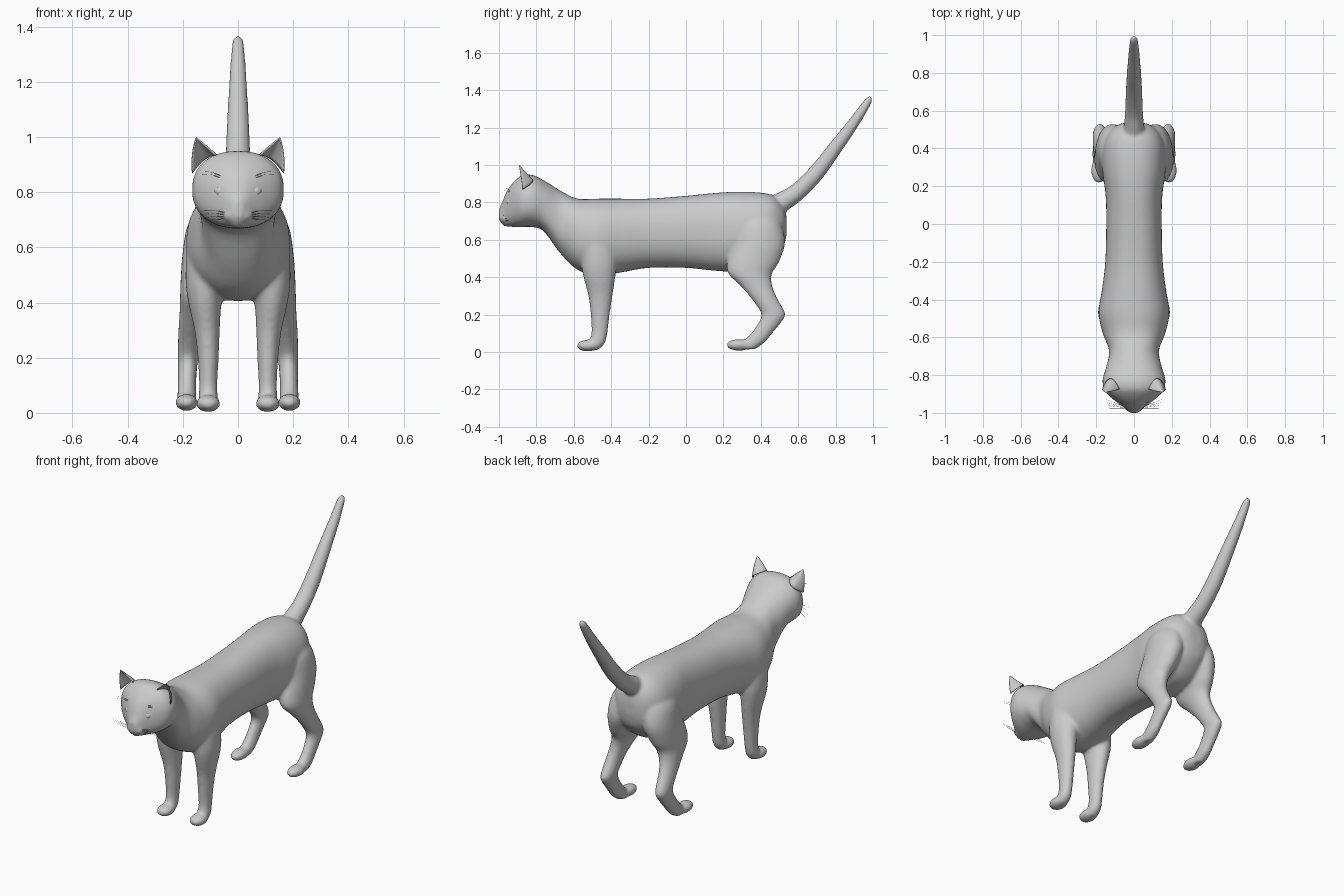
import bpy, bmesh, math
from mathutils import Vector, Matrix

cube = bpy.data.objects.get("Cube")
if cube:
    bpy.data.objects.remove(cube, do_unlink=True)

coat = bpy.data.materials.new("soft grey")
coat.use_nodes = True
coat.diffuse_color = (0.6, 0.6, 0.6, 1)
coat.node_tree.nodes["Principled BSDF"].inputs["Base Color"].default_value = (0.6, 0.6, 0.6, 1)


def add_object(name, bm):
    bmesh.ops.recalc_face_normals(bm, faces=bm.faces)
    mesh = bpy.data.meshes.new(name)
    bm.to_mesh(mesh)
    bm.free()
    mesh.materials.append(coat)
    for face in mesh.polygons:
        face.use_smooth = True
    obj = bpy.data.objects.new(name, mesh)
    bpy.context.collection.objects.link(obj)
    return obj


def spline(rows, steps=4):
    """Smoothly interpolate between rows of numbers."""
    out = []
    last = len(rows) - 1
    for i in range(last):
        a, b, c, d = rows[max(i - 1, 0)], rows[i], rows[i + 1], rows[min(i + 2, last)]
        for k in range(steps):
            t = k / steps
            out.append([q + 0.5 * t * (r - p + t * (2 * p - 5 * q + 4 * r - s + t * (3 * (q - r) + s - p)))
                        for p, q, r, s in zip(a, b, c, d)])
    out.append(list(rows[-1]))
    return out


def loft(bm, sections, power=2.0, sides=32):
    """Skin rounded sections, each given as centre and two half axes."""
    rings = []
    for centre, u, v in sections:
        ring = []
        for k in range(sides):
            ca, sa = math.cos(math.tau * k / sides), math.sin(math.tau * k / sides)
            x = math.copysign(abs(ca) ** (2 / power), ca)
            y = math.copysign(abs(sa) ** (2 / power), sa)
            ring.append(bm.verts.new(centre + u * x + v * y))
        rings.append(ring)
    for low, high in zip(rings, rings[1:]):
        for k in range(sides):
            n = (k + 1) % sides
            bm.faces.new((low[k], low[n], high[n], high[k]))
    bm.faces.new(rings[0][::-1])
    bm.faces.new(rings[-1])


def ball(bm, centre, radii):
    bmesh.ops.create_uvsphere(bm, u_segments=24, v_segments=16, radius=1,
                              matrix=Matrix.Translation(centre) @ Matrix.Diagonal((*radii, 1)))


X, Y, Z = Vector((1, 0, 0)), Vector((0, 1, 0)), Vector((0, 0, 1))
bm = bmesh.new()

# Head, neck and trunk: y, top, bottom, half width
trunk = [
    (-1.0, .765, .705, .018), (-.985, .795, .685, .036), (-.965, .845, .675, .06),
    (-.94, .888, .67, .095), (-.905, .925, .668, .137), (-.87, .947, .668, .161),
    (-.82, .946, .668, .166), (-.76, .918, .645, .148), (-.67, .862, .525, .132),
    (-.58, .82, .44, .165), (-.47, .82, .405, .188), (-.35, .82, .425, .17),
    (-.2, .82, .45, .152), (0, .835, .45, .147), (.15, .85, .435, .15),
    (.28, .857, .43, .167), (.4, .852, .45, .168), (.47, .835, .5, .143),
    (.52, .785, .56, .095), (.538, .72, .63, .04)]
loft(bm, [(Vector((0, y, (top + low) / 2)), X * w, Z * ((top - low) / 2))
          for y, top, low, w in spline(trunk)], power=2.25, sides=48)

# Legs: height, front, back, centre x, half width
front_leg = [
    (.68, -.53, -.40, .10, .05), (.6, -.56, -.38, .105, .078), (.48, -.56, -.37, .118, .072),
    (.4, -.548, -.378, .12, .06), (.3, -.522, -.393, .112, .046), (.2, -.51, -.408, .108, .038),
    (.1, -.505, -.42, .108, .033), (.045, -.525, -.435, .108, .035), (.01, -.53, -.47, .108, .025)]
hind_leg = [
    (.74, .31, .47, .09, .05), (.68, .27, .51, .10, .083), (.58, .25, .53, .115, .086), (.48, .22, .497, .135, .073),
    (.42, .225, .46, .148, .062), (.36, .285, .46, .162, .05), (.3, .338, .482, .173, .043),
    (.24, .383, .515, .178, .04), (.2, .402, .532, .181, .037), (.16, .39, .51, .183, .035),
    (.1, .348, .462, .185, .033), (.05, .30, .42, .186, .034), (.015, .29, .37, .186, .027)]
for side in (-1, 1):
    for leg in (front_leg, hind_leg):
        loft(bm, [(Vector((side * x, (a + b) / 2, z)), X * w, Y * ((b - a) / 2))
                  for z, a, b, x, w in spline(leg)])
    ball(bm, (side * .108, -.525, .034), (.045, .06, .031))
    ball(bm, (side * .186, .285, .038), (.041, .07, .031))
    # Muzzle pads
    ball(bm, (side * .024, -.967, .715), (.03, .027, .024))
ball(bm, (0, -.96, .688), (.03, .024, .018))

# Tail: y, z, radius
tail = [(.42, .75, .06), (.51, .80, .054), (.6, .86, .047), (.7, .962, .044),
        (.8, 1.095, .038), (.9, 1.23, .03), (.97, 1.335, .022), (.99, 1.362, .012)]
path = spline(tail)
sections = []
for i, (y, z, r) in enumerate(path):
    a, b = path[max(i - 1, 0)], path[min(i + 1, len(path) - 1)]
    along = Vector((0, b[0] - a[0], b[1] - a[1])).normalized()
    sections.append((Vector((0, y, z)), X * r, X.cross(along) * r))
loft(bm, sections)

# Fuse the parts into one smooth skin
body = add_object("body", bm)
remesh = body.modifiers.new("fuse", 'REMESH')
remesh.mode = 'VOXEL'
remesh.voxel_size = .009
remesh.use_smooth_shade = True
soften = body.modifiers.new("soften", 'SMOOTH')
soften.factor = .5
soften.iterations = 8

for side, label in ((-1, "right"), (1, "left")):
    # Cupped ear, open to the front
    bm = bmesh.new()
    inner, back, outer = Vector((.078, -.875, .935)), Vector((.125, -.765, .93)), Vector((.165, -.872, .87))
    tip = Vector((.152, -.892, .997))
    rows = []
    for i in range(9):
        t = i / 8
        row = []
        for k in range(13):
            s = k / 12
            base = inner * (1 - s) ** 2 + back * (2 * s * (1 - s)) + outer * s * s
            p = base.lerp(tip, t * .98) + Vector((.006, 0, .004)) * math.sin(math.pi * t) * (2 * s - 1)
            row.append(bm.verts.new((side * p.x, p.y, p.z)))
        rows.append(row)
    for low, high in zip(rows, rows[1:]):
        for k in range(12):
            bm.faces.new((low[k], low[k + 1], high[k + 1], high[k]))
    ear = add_object(label + "_ear", bm)
    thick = ear.modifiers.new("thickness", 'SOLIDIFY')
    thick.thickness = .005
    thick.offset = 0

    # Eye
    bm = bmesh.new()
    ball(bm, (side * .063, -.939, .803), (.023, .021, .021))
    add_object(label + "_eye", bm)

    # Whiskers and brow hairs
    bm = bmesh.new()
    hairs = [(Vector((.03, -.975, .722 - .006 * k)), Vector((.145, -.975 + .015 * k, .735 - .016 * k))) for k in range(4)]
    hairs += [(Vector((.06, -.94, .85 + .008 * k)), Vector((.13, -.97, .865 + .01 * k))) for k in range(2)]
    for start, end in hairs:
        mid = (start + end) / 2 + Z * .006
        loft(bm, [(Vector((side * p.x, p.y, p.z)), Y * r, Z * r)
                  for p, r in ((start, .001), (mid, .0008), (end, .0003))], sides=4)
    add_object(label + "_whiskers", bm)

# Nose
bm = bmesh.new()
ball(bm, (0, -.985, .748), (.016, .014, .011))
add_object("nose", bm)
